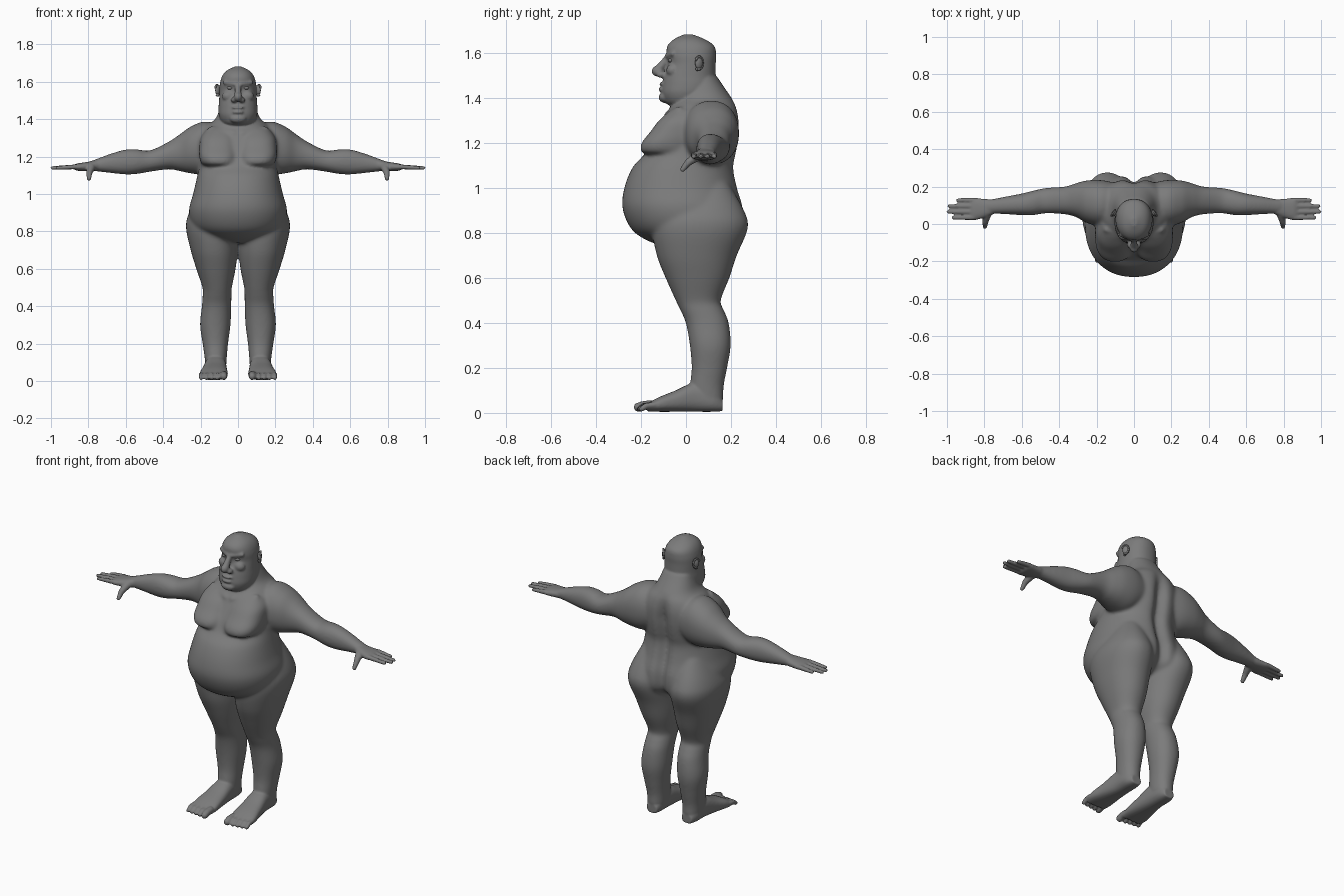
import bpy, bmesh, math
from mathutils import Vector, Matrix

GREY = bpy.data.materials.new("grey_skin")
GREY.diffuse_color = (.2, .2, .2, 1)


def spline(rows, steps=5):
    """Catmull-Rom resampling of section rows."""
    out = []
    for i in range(len(rows) - 1):
        p = [rows[max(0, min(len(rows) - 1, i + k))] for k in (-1, 0, 1, 2)]
        for s in range(steps):
            t = s / steps
            out.append([0.5 * (2 * b + (c - a) * t + (2 * a - 5 * b + 4 * c - d) * t * t
                               + (3 * b - a - 3 * c + d) * t ** 3) for a, b, c, d in zip(*p)])
    return out + [list(rows[-1])]


def loft(bm, rows, place, n=2.3, seg=48):
    """Closed skin through rows (t, a_min, a_max, b_min, b_max)."""
    rings = []
    for t, a0, a1, b0, b1 in spline(rows):
        ring = []
        for k in range(seg):
            c, s = math.cos(2 * math.pi * k / seg), math.sin(2 * math.pi * k / seg)
            a = (a0 + a1) / 2 + (a1 - a0) / 2 * math.copysign(abs(c) ** (2 / n), c)
            b = (b0 + b1) / 2 + (b1 - b0) / 2 * math.copysign(abs(s) ** (2 / n), s)
            ring.append(bm.verts.new(place(a, b, t)))
        rings.append(ring)
    for r, q in zip(rings, rings[1:]):
        for k in range(seg):
            j = (k + 1) % seg
            bm.faces.new((r[k], r[j], q[j], q[k]))
    bm.faces.new(rings[0][::-1])
    bm.faces.new(rings[-1])


def ball(bm, pos, radii, rot_z=0):
    m = Matrix.Translation(pos) @ Matrix.Rotation(rot_z, 4, 'Z')
    bmesh.ops.create_uvsphere(bm, u_segments=16, v_segments=10, radius=1,
                              matrix=m @ Matrix.Diagonal((*radii, 1)))


def limb(bm, p, q, r1, r2):
    """Tapered rod with round ends."""
    p, q = Vector(p), Vector(q)
    m = Matrix.Translation((p + q) / 2) @ (q - p).to_track_quat('Z', 'Y').to_matrix().to_4x4()
    bmesh.ops.create_cone(bm, cap_ends=True, segments=16, radius1=r1, radius2=r2,
                          depth=(q - p).length, matrix=m)
    ball(bm, p, (r1,) * 3)
    ball(bm, q, (r2,) * 3)


def finish(bm, name):
    bmesh.ops.recalc_face_normals(bm, faces=bm.faces)
    me = bpy.data.meshes.new(name)
    bm.to_mesh(me)
    bm.free()
    me.materials.append(GREY)
    for f in me.polygons:
        f.use_smooth = True
    ob = bpy.data.objects.new(name, me)
    bpy.context.collection.objects.link(ob)
    return ob


def fuse(ob, voxel, iterations):
    """Merge overlapping parts into one skin and soften the joins."""
    rm = ob.modifiers.new("fuse", 'REMESH')
    rm.mode, rm.voxel_size, rm.use_smooth_shade = 'VOXEL', voxel, True
    sm = ob.modifiers.new("soften", 'SMOOTH')
    sm.factor, sm.iterations = .5, iterations


def upright(a, b, t):
    return (a, b, t)


def torso_place(a, b, t):
    # spine groove on the back
    fade = max(0, min(1, (1.4 - t) / .15))
    depth = .042 * fade * math.exp(-(a / .035) ** 2) * max(0, min(1, (b - .06) / .06))
    return (a, b - depth, t)


torso = [(.74, .08, -.10, .12), (.77, .165, -.18, .20), (.82, .24, -.245, .255),
         (.91, .262, -.282, .26), (1.0, .24, -.274, .235), (1.09, .219, -.238, .219),
         (1.15, .207, -.185, .230), (1.22, .203, -.15, .241), (1.30, .203, -.105, .241),
         (1.36, .168, -.07, .228), (1.40, .122, -.04, .203), (1.45, .1, -.02, .168), (1.5, .085, 0, .135)]
chest = [(1.148, .03, .165, -.165, .0), (1.162, .006, .195, -.2, .05), (1.20, .0, .207, -.197, .05),
         (1.25, .0, .207, -.158, .08), (1.30, .002, .2, -.12, .1), (1.345, .02, .17, -.07, .1)]
leg = [(1.02, .06, .2, -.02, .19), (.90, .02, .262, -.12, .258), (.82, .005, .278, -.15, .275),
       (.70, .003, .253, -.13, .226), (.60, .013, .223, -.091, .193), (.50, .033, .19, -.046, .154),
       (.46, .035, .189, -.027, .167), (.40, .036, .193, -.001, .19), (.30, .04, .203, .017, .199),
       (.20, .053, .189, .025, .183), (.12, .06, .178, .017, .168), (.05, .065, .172, .02, .167)]
arm = [(.08, .03, .215, 1.15, 1.35), (.17, -.01, .234, 1.105, 1.388), (.25, .005, .233, 1.11, 1.362),
       (.31, .037, .218, 1.122, 1.32), (.37, .052, .2, 1.132, 1.28), (.47, .057, .193, 1.119, 1.233),
       (.54, .047, .178, 1.107, 1.239), (.60, .047, .163, 1.104, 1.238), (.68, .052, .148, 1.112, 1.216),
       (.75, .055, .135, 1.12, 1.19), (.80, .055, .13, 1.125, 1.172)]

# trunk and limbs, strongly softened where they meet
bm = bmesh.new()
loft(bm, [(z, -w, w, f, k) for z, w, f, k in torso], torso_place, 2.2, 96)
for s in (-1, 1):
    loft(bm, leg, lambda a, b, t: (s * a, b, t), 2.15)
    loft(bm, arm, lambda a, b, t: (s * t, a, b), 2.2)
    loft(bm, chest, lambda a, b, t: (s * a, b, t), 2.5)
    # collarbone
    limb(bm, (s * .02, -.088, 1.325), (s * .15, -.03, 1.352), .013, .013)
trunk = finish(bm, "trunk")
fuse(trunk, .008, 13)
soft = bpy.data.meshes.new_from_object(trunk.evaluated_get(bpy.context.evaluated_depsgraph_get()))
bpy.data.objects.remove(trunk)

# head
bm = bmesh.new()
head = [(1.365, .05, -.07, .05), (1.38, .085, -.093, .10), (1.42, .102, -.108, .12),
        (1.46, .104, -.105, .132), (1.5, .101, -.098, .132), (1.55, .099, -.081, .132),
        (1.59, .097, -.086, .134), (1.63, .085, -.083, .126), (1.66, .06, -.055, .085), (1.682, .015, -.01, .03)]
loft(bm, [(z, -w, w, f, k) for z, w, f, k in head], upright, 2.2)

# nose, lips, chin
limb(bm, (0, -.08, 1.582), (0, -.118, 1.53), .013, .02)
ball(bm, (0, -.126, 1.519), (.023, .027, .025))
ball(bm, (0, -.106, 1.462), (.034, .014, .008))
ball(bm, (0, -.107, 1.438), (.032, .016, .01))
ball(bm, (0, -.092, 1.402), (.045, .03, .025))

foot = [(.163, .085, .15, .008, .06), (.12, .07, .17, .005, .11), (.04, .063, .177, .005, .135),
        (-.05, .058, .192, .005, .098), (-.12, .054, .205, .005, .07), (-.172, .06, .2, .006, .042)]
hand = [(.74, .058, .13, 1.125, 1.185), (.80, .034, .134, 1.122, 1.172), (.855, .02, .14, 1.124, 1.164),
        (.873, .026, .134, 1.13, 1.157)]
for s in (-1, 1):
    loft(bm, foot, lambda a, b, t: (s * a, t, b), 2.5)
    loft(bm, hand, lambda a, b, t: (s * t, a, b), 2.3)
    # toes, big one on the inside
    for i in range(5):
        r = .02 if i == 0 else .0125
        x = .076 if i == 0 else .083 + .0285 * i
        y = -.213 + .004 * i
        limb(bm, (s * x, y + .055, .036), (s * x, y + .022, .033), r, r)
        limb(bm, (s * x, y + .022, .033), (s * x, y, r + .005), r, r)
    # fingers and thumb
    for y, tip in ((.034, .975), (.065, 1.0), (.096, .995), (.127, .95)):
        limb(bm, (s * .86, y, 1.146), (s * (tip - .008), y, 1.139), .0135, .0105)
    limb(bm, (s * .785, .05, 1.14), (s * .795, .012, 1.115), .022, .017)
    limb(bm, (s * .795, .012, 1.115), (s * .797, -.015, 1.082), .017, .012)
    # brow, cheek, nostril
    limb(bm, (s * .012, -.083, 1.586), (s * .07, -.058, 1.596), .012, .011)
    ball(bm, (s * .05, -.058, 1.522), (.036, .03, .03))
    ball(bm, (s * .022, -.109, 1.503), (.016, .022, .015))
bm.from_mesh(soft)
body = finish(bm, "body")
fuse(body, .006, 4)

for s, side in ((-1, "right"), (1, "left")):
    # eye
    bm = bmesh.new()
    ball(bm, (s * .042, -.067, 1.567), (.017, .013, .01))
    finish(bm, side + "_eye")
    # ear: bowl with a rolled rim
    bm = bmesh.new()
    c, tilt = Vector((s * .112, .058, 1.555)), s * .6
    ball(bm, c - Vector((s * .005, 0, 0)), (.012, .02, .028), tilt)
    rot = Matrix.Rotation(tilt, 3, 'Z')
    rim = [c + rot @ Vector((0, .019 * math.cos(a), .028 * math.sin(a)))
           for a in [math.radians(-100 + 25 * i) for i in range(11)]]
    for p, q in zip(rim, rim[1:]):
        limb(bm, p, q, .0055, .0055)
    ball(bm, c + Vector((-s * .004, -.008, -.026)), (.008, .008, .009))
    finish(bm, side + "_ear")
